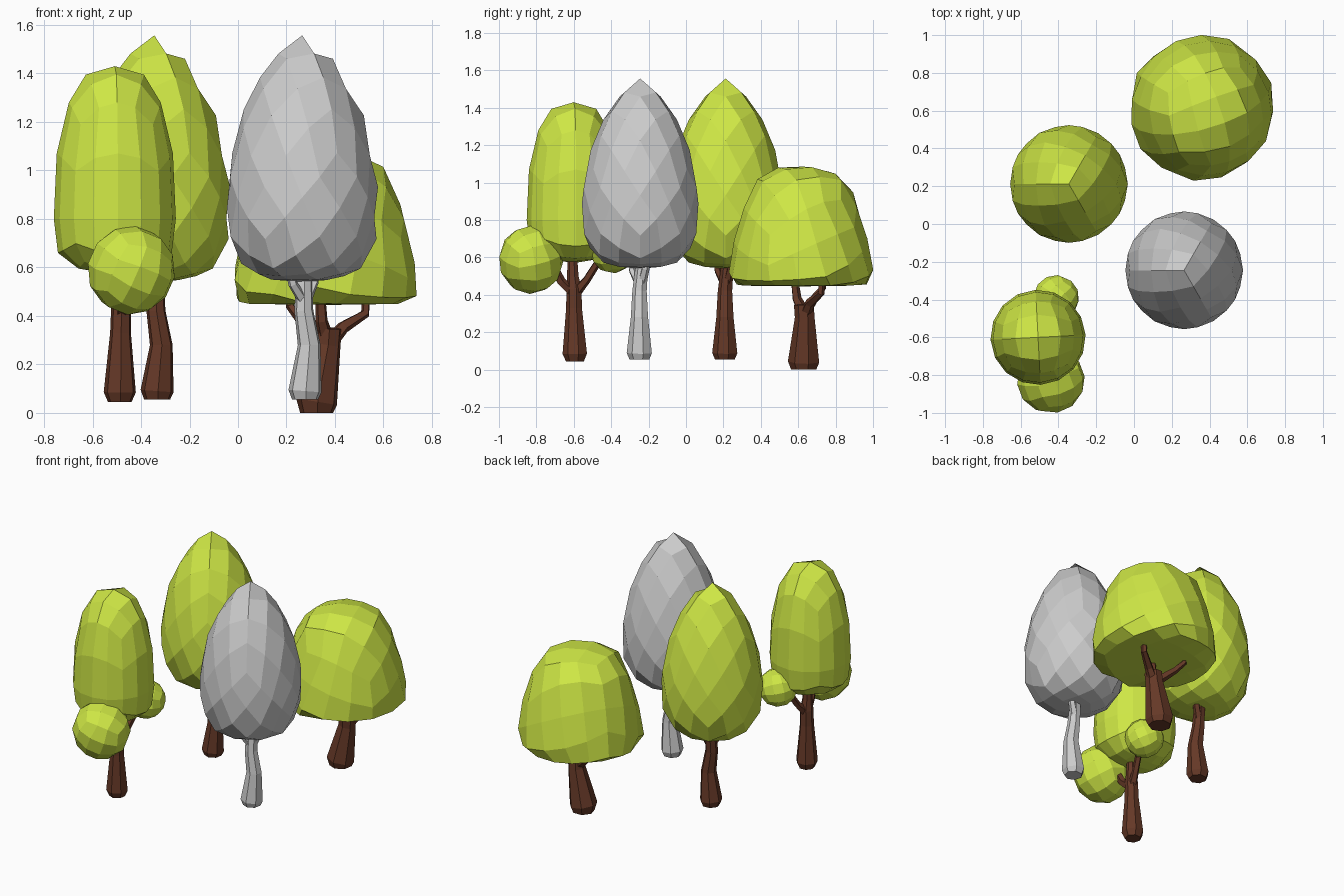
import bpy, bmesh, math
from mathutils import Vector, Matrix

if "Cube" in bpy.data.objects:
    bpy.data.objects.remove(bpy.data.objects["Cube"])


def material(name, rgb):
    m = bpy.data.materials.new(name)
    m.diffuse_color = (*rgb, 1)
    m.use_nodes = True
    m.node_tree.nodes["Principled BSDF"].inputs["Base Color"].default_value = m.diffuse_color
    return m


LEAF = material("leaf green", (0.62, 0.8, 0.06))
BARK = material("bark brown", (0.13, 0.04, 0.02))


def finish(bm, name, mat):
    bmesh.ops.recalc_face_normals(bm, faces=bm.faces)
    me = bpy.data.meshes.new(name)
    bm.to_mesh(me)
    bm.free()
    ob = bpy.data.objects.new(name, me)
    bpy.context.collection.objects.link(ob)
    if mat:
        me.materials.append(mat)
    return ob


def cube_sphere(n, rot):
    """Unit sphere of n x n quads per cube side, turned by rot."""
    bm = bmesh.new()
    bmesh.ops.create_cube(bm, size=2)
    bmesh.ops.subdivide_edges(bm, edges=bm.edges, cuts=n - 1, use_grid_fill=True)
    for v in bm.verts:
        v.co = rot @ Vector([math.tan(c * math.pi / 4) for c in v.co]).normalized()
    return bm


def crown(name, centre, profile, rot, mat):
    """Remap a sphere onto a profile of (polar angle, radius, height)."""
    bm = cube_sphere(4, rot)
    for v in bm.verts:
        a = math.degrees(math.acos(max(-1, min(1, v.co.z))))
        d = v.co.xy.normalized() if v.co.xy.length > 1e-4 else Vector((0, 0))
        for (a0, r0, z0), (a1, r1, z1) in zip(profile, profile[1:]):
            if a <= a1 + 1e-3:
                t = (a - a0) / (a1 - a0)
                r, z = r0 + (r1 - r0) * t, z0 + (z1 - z0) * t
                break
        v.co = (centre[0] + d.x * r, centre[1] + d.y * r, z)
    return finish(bm, name, mat)


def ball(name, centre, radii, rot):
    bm = cube_sphere(3, rot)
    for v in bm.verts:
        v.co = Vector(centre) + Vector([c * r for c, r in zip(v.co, radii)])
    return finish(bm, name, LEAF)


def limb(bm, base, path, sides):
    """Faceted tube through (dx, dy, z, radius) points."""
    pts = [Vector((base[0] + p[0], base[1] + p[1], p[2])) for p in path]
    rings = []
    for i, p in enumerate(pts):
        t = pts[min(i + 1, len(pts) - 1)] - pts[max(i - 1, 0)]
        q = Vector((0, 0, 1)).rotation_difference(t)
        rings.append([bm.verts.new(p + q @ Vector((
            path[i][3] * math.cos(2 * math.pi * (k + .3) / sides),
            path[i][3] * math.sin(2 * math.pi * (k + .3) / sides), 0)))
            for k in range(sides)])
    for a, b in zip(rings, rings[1:]):
        for k in range(sides):
            j = (k + 1) % sides
            bm.faces.new((a[k], a[j], b[j], b[k]))
    bm.faces.new(rings[0][::-1])
    bm.faces.new(rings[-1])


def trunk(name, base, stem, branches, mat):
    bm = bmesh.new()
    limb(bm, base, stem, 7)
    for b in branches:
        limb(bm, base, b, 5)
    return finish(bm, name, mat)


def turn(z, x=0, y=0):
    return (Matrix.Rotation(math.radians(z), 3, 'Z') @ Matrix.Rotation(math.radians(y), 3, 'Y')
            @ Matrix.Rotation(math.radians(x), 3, 'X'))


# Two matching egg-shaped trees, one grey and one green; cube corner points up
corner = turn(15) @ Vector((1, 1, 1)).rotation_difference(Vector((0, 0, 1))).to_matrix()
egg = [(0, 0, 1.557), (27, .14, 1.45), (55, .255, 1.225), (82, .313, .96),
       (109, .308, .72), (130, .235, .585), (155, .13, .55), (180, 0, .54)]
egg_stem = [(0, 0, .055, .055), (0, 0, .09, .07), (.017, 0, .28, .048),
            (-.005, 0, .42, .04), (-.005, .01, .53, .036), (0, .02, .62, .03)]
egg_branches = [
    [(-.005, -.005, .46, .024), (-.05, -.04, .53, .02), (-.07, -.05, .62, .018)],
    [(.0, .01, .46, .026), (.035, .03, .54, .022), (.04, .035, .62, .02)]]
for tag, x, y, leaf, bark in (("grey", .265, -.245, None, None),
                              ("green", -.345, .212, LEAF, BARK)):
    crown(tag + "_egg_crown", (x, y), egg, corner, leaf)
    trunk(tag + "_egg_trunk", (x + .012, y - .002), egg_stem, egg_branches, bark)

# Wide dome tree
dome = [(0, 0, 1.09), (20, .13, 1.08), (45, .265, 1.0), (75, .35, .74),
        (103, .392, .5), (122, .35, .45), (180, 0, .445)]
crown("dome_crown", (.36, .615), dome, turn(20, 18, 14), LEAF)
trunk("dome_trunk", (.325, .632),
      [(0, 0, 0, .07), (0, 0, .045, .087), (.045, .005, .28, .055), (.05, 0, .35, .055)],
      [[(.045, 0, .28, .035), (.11, .03, .355, .027), (.2, .09, .41, .02), (.205, .095, .5, .016)],
       [(.04, 0, .3, .035), (.02, -.04, .38, .026), (.015, -.055, .5, .02)],
       [(.03, 0, .3, .03), (-.07, .06, .39, .022), (-.11, .1, .44, .018), (-.112, .1, .5, .015)]],
      BARK)

# Tall rounded tree with two side balls of leaves
tall = [(0, 0, 1.43), (22.5, .12, 1.395), (45, .19, 1.28), (67.5, .24, 1.07),
        (90, .252, .8), (112.5, .235, .66), (135, .15, .595), (180, 0, .57)]
crown("tall_crown", (-.508, -.6), tall, turn(3), LEAF)
ball("front_leaf_ball", (-.44, -.828, .588), (.182, .174, .184), turn(25, 15, 20))
ball("back_leaf_ball", (-.412, -.392, .637), (.122, .122, .122), turn(40, 20, 10))
trunk("tall_trunk", (-.487, -.592),
      [(0, 0, .045, .05), (0, 0, .085, .068), (.003, -.005, .33, .044),
       (.005, -.005, .43, .042), (.003, -.012, .5, .032), (0, -.015, .63, .025)],
      [[(.005, -.01, .41, .03), (.02, -.075, .47, .025), (.03, -.12, .56, .022)],
       [(.005, 0, .41, .03), (.03, .06, .48, .022), (.055, .13, .59, .02)]],
      BARK)
